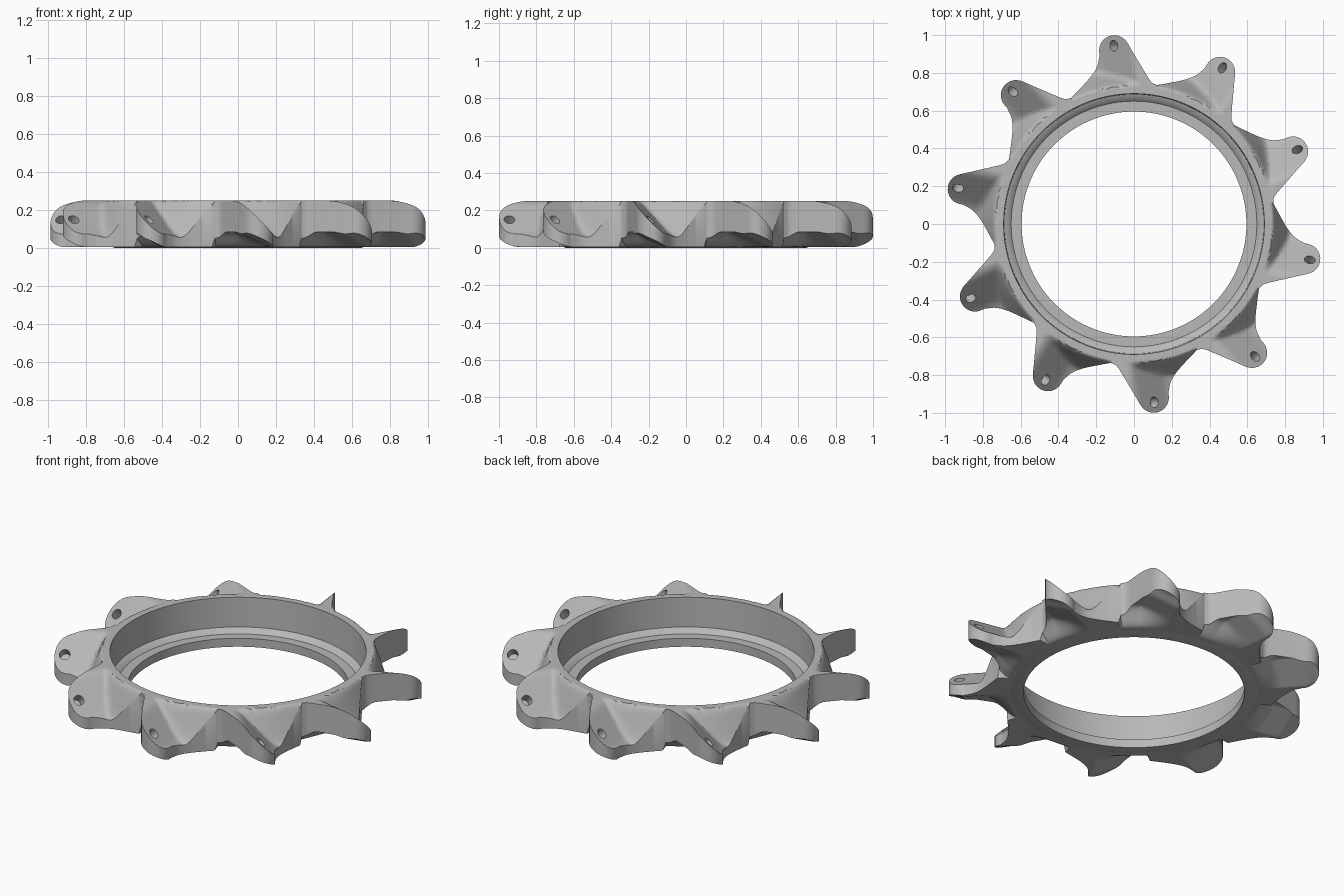
import bpy, bmesh, math
from mathutils import Vector, Matrix

old = bpy.data.objects.get("Cube")
if old:
    bpy.data.objects.remove(old, do_unlink=True)

TEETH = 10
STEP = math.tau / TEETH
START = math.radians(-11.5)
HEIGHT = 0.25
RIM = 0.69
ROWS = 22

metal = bpy.data.materials.new("matte grey metal")
metal.use_nodes = True
grey = (0.48, 0.48, 0.48, 1)
metal.diffuse_color = grey
metal.node_tree.nodes["Principled BSDF"].inputs["Base Color"].default_value = grey


def smooth_min(a, b, k):
    h = max(k - abs(a - b), 0) / k
    return min(a, b) - h * h * k / 4


def smooth_max(a, b, k):
    return -smooth_min(-a, -b, k)


def smoothstep(a, b, x):
    t = min(max((x - a) / (b - a), 0), 1)
    return t * t * (3 - 2 * t)


def top_height(u, v):
    """Scooped top: tilted floor round the hole, rising to the ring."""
    r = math.hypot(u, v)
    floor = smooth_max(0.15 - 1.0 * v, 0.05, 0.05)
    ramp = HEIGHT - 2.6 * (r - 0.74)
    return smooth_min(smooth_max(floor, ramp, 0.06), HEIGHT, 0.03)


def bottom_height(u, v):
    """Underside: rises towards the trailing flank and the tip."""
    r = math.hypot(u, v)
    lift = min(max(0.03 - 0.45 * v, 0), 0.08)
    return 0.005 + lift * smoothstep(0.68, 0.8, r) + 0.02 * smoothstep(0.92, 1.0, r)


def curve_through(points, steps):
    """Catmull-Rom samples, end point left out."""
    ext = [points[0] * 2 - points[1]] + points + [points[-1] * 2 - points[-2]]
    out = []
    for a, b, c, d in zip(ext, ext[1:], ext[2:], ext[3:]):
        for i in range(steps):
            t = i / steps
            out.append(0.5 * (2 * b + (c - a) * t + (2 * a - 5 * b + 4 * c - d) * t * t
                              + (3 * b - a - 3 * c + d) * t ** 3))
    return out


# Outline of one tooth: u points outwards, v runs counterclockwise
trailing = [(0.717, -0.205), (0.737, -0.176), (0.79, -0.149), (0.85, -0.122),
            (0.90, -0.099), (0.955, -0.075)]
leading = [(0.91, 0.079), (0.85, 0.1), (0.80, 0.14), (0.749, 0.197), (0.70, 0.256)]
arc = [(0.925 + 0.08 * math.cos(a), 0.08 * math.sin(a))
       for a in (math.radians(-68 + 169 * i / 14) for i in range(1, 14))]
outline = curve_through([Vector(p) for p in trailing], 5)
outline += [Vector(trailing[-1])] + [Vector(p) for p in arc]
outline += curve_through([Vector(p) for p in leading], 5)
first = math.atan2(trailing[0][1], trailing[0][0])

# Stepped bore profile from the underside up to the rim: radius, height
bore = [(0.645, 0), (0.595, 0), (0.595, 0.05), (0.65, 0.05), (0.668, 0.068),
        (0.686, 0.075), (RIM, HEIGHT)]


def section(index):
    """Closed loop of points through the ring and tooth at one outline point."""
    end = outline[index]
    ang = first + STEP * index / len(outline)
    ray = Vector((math.cos(ang), math.sin(ang)))
    loop = [(*(ray * r), z) for r, z in bore]
    for i in range(1, ROWS + 1):
        p = (ray * RIM).lerp(end, i / ROWS)
        loop.append((p.x, p.y, top_height(p.x, p.y)))
    for i in range(ROWS, -1, -1):
        p = (ray * 0.66).lerp(end, i / ROWS)
        loop.append((p.x, p.y, bottom_height(p.x, p.y)))
    return [Vector(p) for p in loop]


# Toothed ring: the tooth sections repeated all the way round
bm = bmesh.new()
tooth = [section(i) for i in range(len(outline))]
loops = []
for n in range(TEETH):
    turn = Matrix.Rotation(START + n * STEP, 3, 'Z')
    loops += [[bm.verts.new(turn @ p) for p in sec] for sec in tooth]
for a, b in zip(loops, loops[1:] + loops[:1]):
    for i in range(len(a)):
        j = (i + 1) % len(a)
        bm.faces.new((a[i], a[j], b[j], b[i]))
bmesh.ops.recalc_face_normals(bm, faces=bm.faces)
mesh = bpy.data.meshes.new("toothed_ring")
bm.to_mesh(mesh)
bm.free()
ring = bpy.data.objects.new("toothed_ring", mesh)
bpy.context.collection.objects.link(ring)
mesh.materials.append(metal)

# Blind holes, square to the tilted tooth faces
bm = bmesh.new()
for n in range(TEETH):
    place = (Matrix.Rotation(START + n * STEP, 4, 'Z')
             @ Matrix.Translation((0.95, 0, 0.15))
             @ Matrix.Rotation(math.radians(-42), 4, 'X'))
    bmesh.ops.create_cone(bm, cap_ends=True, segments=24, radius1=0.029, radius2=0.029,
                          depth=0.15, matrix=place @ Matrix.Translation((0, 0, 0.015)))
cut_mesh = bpy.data.meshes.new("hole_cutter")
bm.to_mesh(cut_mesh)
bm.free()
cut_mesh.materials.append(metal)
cutter = bpy.data.objects.new("hole_cutter", cut_mesh)
bpy.context.collection.objects.link(cutter)

bpy.context.view_layer.objects.active = ring
ring.select_set(True)
mod = ring.modifiers.new("holes", 'BOOLEAN')
mod.operation = 'DIFFERENCE'
mod.solver = 'EXACT'
mod.object = cutter
bpy.ops.object.modifier_apply(modifier=mod.name)
bpy.data.objects.remove(cutter, do_unlink=True)

for ob in bpy.context.selected_objects:
    ob.select_set(ob == ring)
bpy.ops.object.shade_smooth_by_angle(angle=math.radians(32))
